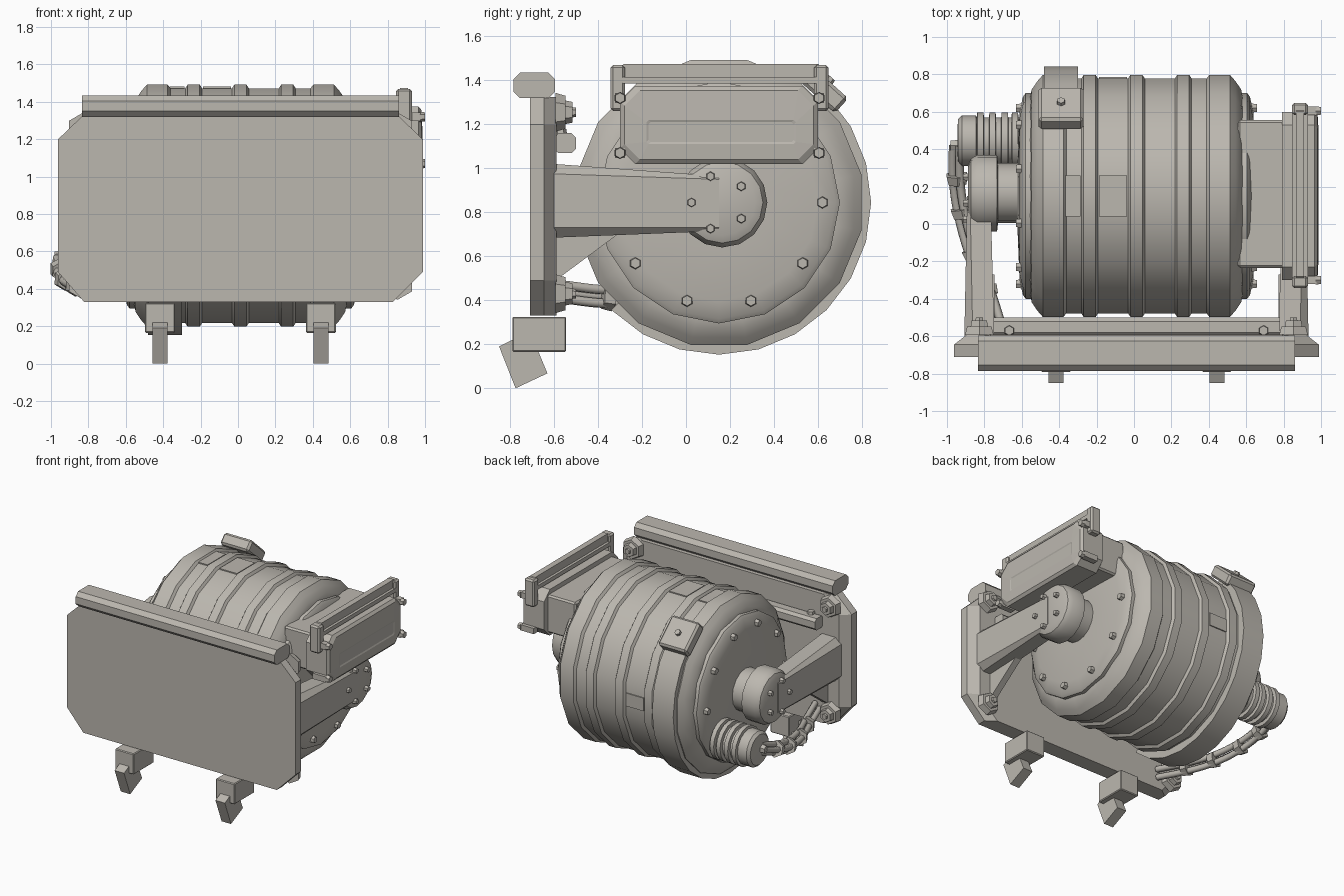
import bpy, bmesh
from math import sin, cos, pi, radians
from mathutils import Vector, Matrix

if "Cube" in bpy.data.objects:
    bpy.data.objects.remove(bpy.data.objects["Cube"])

C = 0.013            # mirror plane of the frame
CY, CZ = 0.15, 0.845  # drum axis
metal = bpy.data.materials.new('warm_grey_metal')
metal.diffuse_color = (0.50, 0.475, 0.43, 1)
metal.use_nodes = True
metal.node_tree.nodes["Principled BSDF"].inputs["Base Color"].default_value = metal.diffuse_color


def finish(name, bm):
    bmesh.ops.recalc_face_normals(bm, faces=bm.faces)
    me = bpy.data.meshes.new(name)
    bm.to_mesh(me)
    bm.free()
    me.materials.append(metal)
    ob = bpy.data.objects.new(name, me)
    bpy.context.collection.objects.link(ob)
    return ob


def smooth(ob):
    bpy.ops.object.select_all(action='DESELECT')
    ob.select_set(True)
    bpy.context.view_layer.objects.active = ob
    bpy.ops.object.shade_smooth_by_angle(angle=radians(30))
    return ob


def loft(name, loops):
    """Skin a list of equal-length point loops and cap the ends."""
    bm = bmesh.new()
    rings = [[bm.verts.new(p) for p in loop] for loop in loops]
    n = len(rings[0])
    for a, b in zip(rings, rings[1:]):
        for i in range(n):
            bm.faces.new((a[i], a[(i + 1) % n], b[(i + 1) % n], b[i]))
    bm.faces.new(rings[0])
    bm.faces.new(rings[-1])
    return finish(name, bm)


def prism_x(name, pts, x0, x1):
    return loft(name, [[(x, y, z) for y, z in pts] for x in (x0, x1)])


def box(name, x, y, z, bevel=0.0, rot=None):
    bm = bmesh.new()
    bmesh.ops.create_cube(bm, size=1)
    bmesh.ops.scale(bm, vec=(x[1] - x[0], y[1] - y[0], z[1] - z[0]), verts=bm.verts)
    if bevel:
        bmesh.ops.bevel(bm, geom=bm.edges[:], offset=bevel, segments=1, affect='EDGES')
    if rot is not None:
        bmesh.ops.rotate(bm, matrix=Matrix.Rotation(rot, 3, 'X'), verts=bm.verts)
    ob = finish(name, bm)
    ob.location = (sum(x) / 2, sum(y) / 2, sum(z) / 2)
    return ob


def lathe(name, prof, n, cy, cz, phase=0.0):
    """Turn (x, radius) points round an axis parallel to x."""
    return smooth(loft(name, [[(x, cy + r * cos(2 * pi * i / n + phase), cz + r * sin(2 * pi * i / n + phase))
                               for i in range(n)] for x, r in prof]))


def bolt(name, p, d, r=0.025, h=0.03):
    bm = bmesh.new()
    bmesh.ops.create_cone(bm, cap_ends=True, segments=6, radius1=r, radius2=r * 0.85, depth=h)
    ob = finish(name, bm)
    ob.rotation_euler = Vector(d).to_track_quat('Z', 'Y').to_euler()
    ob.location = p
    return ob


def octa(y0, y1, z0, z1, c):
    return [(y0 + c, z0), (y1 - c, z0), (y1, z0 + c), (y1, z1 - c),
            (y1 - c, z1), (y0 + c, z1), (y0, z1 - c), (y0, z0 + c)]


# drum shell with raised ribs
prof = [(-0.57, 0.53), (-0.56, 0.58), (-0.53, 0.625), (-0.50, 0.66), (-0.39, 0.66), (-0.375, 0.64)]
for x in (-0.25, 0.0, 0.25):
    prof += [(x - 0.045, 0.64), (x - 0.032, 0.66), (x + 0.032, 0.66), (x + 0.045, 0.64)]
prof += [(-x, r) for x, r in reversed(prof[:6])]
lathe('drum', [(x + C, r) for x, r in prof], 16, CY, CZ, pi / 16)

# strap round the rear and underside of the drum
angs = [radians(45 - 15 * i) for i in range(13)]
arc = [(CY + r * cos(a), CZ + r * sin(a)) for r, seq in ((0.692, angs), (0.61, angs[::-1])) for a in seq]
smooth(prism_x('drum_strap', arc, -0.48, -0.30))

# bracket capping the strap
ba = radians(48)
bc = (CY + 0.70 * cos(ba), CZ + 0.70 * sin(ba))
box('strap_bracket', (-0.51, -0.27), (bc[0] - 0.12, bc[0] + 0.12), (bc[1] - 0.045, bc[1] + 0.045),
    0.015, ba - pi / 2)
bolt('bracket_bolt', (-0.39, bc[0] + 0.05 * cos(ba), bc[1] + 0.05 * sin(ba)), (0, cos(ba), sin(ba)))

# thin panels lying on the drum facets
for x0, x1, deg, w in ((-0.38, -0.30, 90, 0.22), (-0.20, -0.05, 90, 0.22), (-0.20, -0.05, 0, 0.1)):
    a = radians(deg)
    y, z = CY + 0.626 * cos(a), CZ + 0.626 * sin(a)
    box('drum_panel', (x0 + C, x1 + C), (y - w / 2, y + w / 2), (z - 0.01, z + 0.01), 0, a - pi / 2)

for s in (-1, 1):
    X = lambda d: C + s * d
    # end cover and its bolts
    lathe('end_cover', [(X(0.55), 0.55), (X(0.592), 0.55), (X(0.607), 0.53), (X(0.625), 0.45), (X(0.635), 0.20)],
          16, CY, CZ)
    for i in range(10):
        a = 2 * pi * i / 10
        bolt('cover_bolt', (X(0.63), CY + 0.47 * cos(a), CZ + 0.47 * sin(a)), (s, 0, 0), 0.028)
    # hub
    lathe('hub', [(X(0.60), 0.16), (X(0.74), 0.16), (X(0.745), 0.205), (X(0.85), 0.205), (X(0.885), 0.185),
                  (X(0.90), 0.15)], 16, CY + 0.015, CZ)
    for i in range(5):
        a = pi + 2 * pi * i / 5
        bolt('hub_bolt', (X(0.913), CY + 0.125 * cos(a), CZ + 0.125 * sin(a)), (s, 0, 0), 0.022)
    # tapering swing arm with chamfered outer edges
    loft('arm', [[(X(x0), y, z0), (X(x1 - c), y, z0), (X(x1), y, z0 + c), (X(x1), y, z1 - c),
                  (X(x1 - c), y, z1), (X(x0), y, z1)]
                 for y, x0, x1, z0, z1, c in ((-0.60, 0.76, 0.92, 0.685, 1.02, 0.045),
                                              (0.15, 0.78, 0.905, 0.715, 0.965, 0.015))])
    # gusset under the arm
    prism_x('arm_gusset', [(-0.60, 0.72), (-0.27, 0.73), (-0.60, 0.485)], X(0.76), X(0.81))
    # large pins on the rear of the plate
    for z in (1.255, 0.43):
        bolt('pin_base', (X(0.84), -0.57, z), (0, 1, 0), 0.088, 0.045)
        bolt('pin_nut', (X(0.84), -0.535, z), (0, 1, 0), 0.055, 0.04)
        bolt('pin_tip', (X(0.84), -0.515, z), (0, 1, 0), 0.025, 0.03)
    bolt('tie_bar_bolt', (X(0.68), -0.57, 1.165), (0, 0, 1), 0.03)
    # feet
    f = 0.43
    box('foot_block', (X(f) - 0.08, X(f) + 0.08), (-0.79, -0.545), (0.165, 0.325), 0.006)
    prism_x('foot_claw', [(-0.85, 0.19), (-0.775, 0.0), (-0.63, 0.068), (-0.70, 0.235), (-0.76, 0.235)],
            X(f) - 0.04, X(f) + 0.04)


# front plate: octagon with its rear edge narrowed
def plate(y, t):
    w = 0.975 - t
    pts = [(-w + 0.14, 0.33), (w - 0.16, 0.33), (w, 0.49), (w, 1.20),
           (w - 0.13, 1.325), (-w + 0.13, 1.325), (-w, 1.20), (-w, 0.49)]
    return [(C + x, y, z) for x, z in pts]


loft('front_plate', [plate(-0.71, 0), plate(-0.645, 0), plate(-0.59, 0.07)])
prism_x('top_bar', octa(-0.785, -0.595, 1.32, 1.435, 0.03), -0.835, 0.86)
prism_x('tie_bar', octa(-0.60, -0.50, 1.07, 1.16, 0.02), -0.75, 0.78)

# finned motor low on the rear left
my, mz = 0.445, 0.57
mp = [(-0.945, 0.06), (-0.94, 0.115), (-0.92, 0.135), (-0.845, 0.135)]
for x in (-0.82, -0.755, -0.69, -0.635):
    mp += [(x - 0.02, 0.125), (x - 0.018, 0.152), (x + 0.015, 0.152), (x + 0.018, 0.125)]
lathe('motor', mp + [(-0.57, 0.125)], 16, my, mz)
bolt('motor_port', (-0.955, 0.42, mz), (-1, 0, 0), 0.035, 0.05)

# hose bundle from motor to plate, with collars
path = [Vector(p) for p in ((-0.955, 0.42, 0.57), (-0.955, 0.24, 0.50), (-0.93, 0.06, 0.45),
                            (-0.87, -0.16, 0.42), (-0.79, -0.36, 0.415), (-0.72, -0.58, 0.44))]
for off in ((0.02, -0.03), (-0.012, 0.0), (0.025, 0.032)):
    cu = bpy.data.curves.new('hose', 'CURVE')
    cu.dimensions = '3D'
    cu.bevel_depth, cu.bevel_resolution, cu.resolution_u = 0.023, 1, 4
    cu.use_fill_caps = True
    cu.materials.append(metal)
    sp = cu.splines.new('BEZIER')
    sp.bezier_points.add(len(path) - 1)
    for b, p in zip(sp.bezier_points, path):
        b.co = p + Vector((off[0], 0, off[1]))
        b.handle_left_type = b.handle_right_type = 'AUTO'
    bpy.context.collection.objects.link(bpy.data.objects.new('hose', cu))
for i in range(1, 5):
    bolt('hose_collar', path[i] + Vector((0.01, 0, 0)), path[i + 1] - path[i - 1], 0.064, 0.05)

# side box on the right: neck, body with chamfered corners, shallow face panel
box('side_box_neck', (0.555, 0.82), (-0.235, 0.555), (1.05, 1.34), 0.012)


def side(x, t):
    return [(x, y, z) for y, z in octa(-0.30 + t, 0.60 - t, 1.02 + t, 1.375 - t, 0.07)]


def panel(x, t):
    return [(x, y, z) for y, z in octa(-0.18 + t, 0.50 - t, 1.11 + t, 1.22 - t, 0.01)]


loft('side_box', [side(0.79, 0), side(0.965, 0), side(0.982, 0.02), panel(0.987, 0), panel(0.983, 0.01)])
# rail and end posts on the side box
prism_x('side_rail', octa(-0.29, 0.61, 1.39, 1.475, 0.008), 0.865, 0.91)
prism_x('side_rail_cap', octa(-0.29, 0.61, 1.385, 1.415, 0.005), 0.845, 0.93)
for y in (-0.31, 0.615):
    box('rail_post', (0.845, 0.93), (y - 0.033, y + 0.033), (1.26, 1.47), 0.012)
    for z in (1.32, 1.07):
        yb = -0.30 if y < 0 else 0.605
        box('box_lug', (0.86, 0.975), (yb - 0.022, yb + 0.022), (z - 0.022, z + 0.022))
        bolt('box_bolt', (0.985, yb, z), (1, 0, 0), 0.028)
